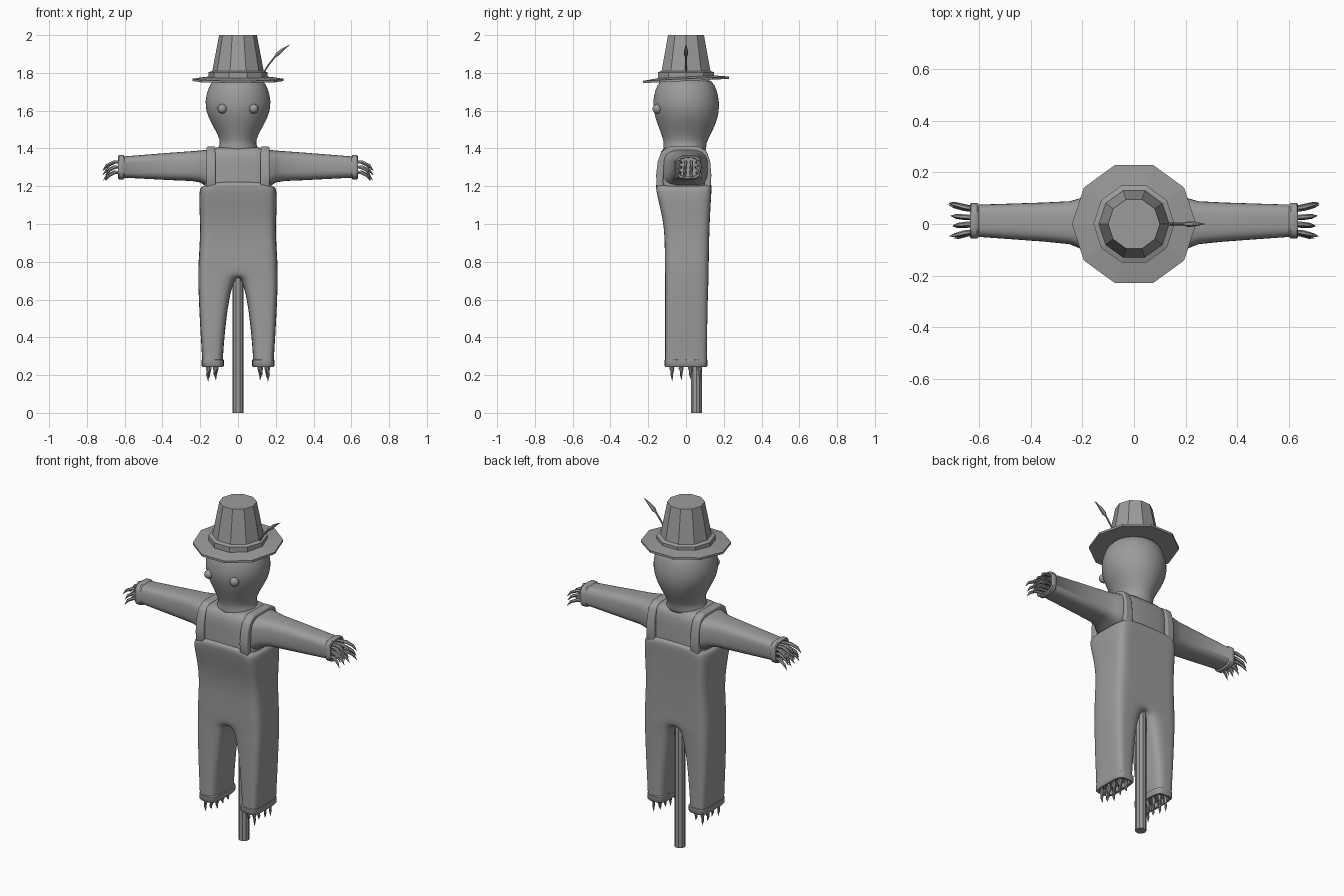
import bpy, bmesh, math, random
from mathutils import Vector

random.seed(4)
cube = bpy.data.objects.get("Cube")
if cube:
    bpy.data.objects.remove(cube, do_unlink=True)

grey = bpy.data.materials.new("plain grey")
grey.use_nodes = True
grey.diffuse_color = (0.33, 0.33, 0.33, 1)
for node in grey.node_tree.nodes:
    if node.type == 'BSDF_PRINCIPLED':
        node.inputs["Base Color"].default_value = (0.33, 0.33, 0.33, 1)


def finish(name, bm, mirror=False, subsurf=0, shade="angle", bevel=0):
    """Turn a bmesh into a shaded object with its modifiers."""
    bmesh.ops.recalc_face_normals(bm, faces=bm.faces[:])
    mesh = bpy.data.meshes.new(name)
    bm.to_mesh(mesh)
    bm.free()
    mesh.materials.append(grey)
    obj = bpy.data.objects.new(name, mesh)
    bpy.context.scene.collection.objects.link(obj)
    if shade == "smooth":
        for poly in mesh.polygons:
            poly.use_smooth = True
    elif shade == "angle":
        bpy.ops.object.select_all(action='DESELECT')
        obj.select_set(True)
        bpy.context.view_layer.objects.active = obj
        bpy.ops.object.shade_smooth_by_angle(angle=math.radians(45))
    if mirror:
        obj.modifiers.new("mirror", 'MIRROR').merge_threshold = 0.001
    if bevel:
        mod = obj.modifiers.new("bevel", 'BEVEL')
        mod.width = bevel
        mod.segments = 3
    if subsurf:
        mod = obj.modifiers.new("subsurf", 'SUBSURF')
        mod.levels = mod.render_levels = subsurf
    return obj


def ring(axis, t, a0, a1, b0, b1, n=32, power=2):
    """Superellipse cross-section between two ranges, at t along the axis."""
    pts = []
    for i in range(n):
        ang = math.tau * i / n
        c, s = math.cos(ang), math.sin(ang)
        a = (a0 + a1) / 2 + (a1 - a0) / 2 * math.copysign(abs(c) ** (2 / power), c)
        b = (b0 + b1) / 2 + (b1 - b0) / 2 * math.copysign(abs(s) ** (2 / power), s)
        pts.append((t, a, b) if axis == 'x' else (a, b, t))
    return pts


def loft(bm, rings):
    """Skin a list of point rings and cap both ends."""
    rows = [[bm.verts.new(p) for p in r] for r in rings]
    n = len(rows[0])
    for low, high in zip(rows, rows[1:]):
        for i in range(n):
            j = (i + 1) % n
            bm.faces.new((low[i], low[j], high[j], high[i]))
    bm.faces.new(rows[0][::-1])
    bm.faces.new(rows[-1])


def tube(bm, pts, radii, n=6):
    """Tapered tube along a path."""
    pts = [Vector(p) for p in pts]
    rings = []
    for i, (p, r) in enumerate(zip(pts, radii)):
        along = pts[min(i + 1, len(pts) - 1)] - pts[max(i - 1, 0)]
        turn = along.to_track_quat('Z', 'Y')
        rings.append([p + turn @ Vector((r * math.cos(math.tau * k / n),
                                         r * math.sin(math.tau * k / n), 0)) for k in range(n)])
    loft(bm, rings)


# Overalls: half cage with a leg that opens into the torso, mirrored and smoothed
sections = [  # z, inner x, outer x, front y, back y
    (0.26, 0.08, 0.19, -0.11, 0.11), (0.30, 0.08, 0.19, -0.11, 0.11),
    (0.45, 0.068, 0.2, -0.11, 0.112), (0.60, 0.048, 0.207, -0.11, 0.115),
    (0.68, 0.028, 0.21, -0.11, 0.118), (0.73, 0, 0.21, -0.11, 0.12),
    (0.78, 0, 0.21, -0.112, 0.12), (0.90, 0, 0.202, -0.112, 0.122),
    (1.0, 0, 0.2, -0.118, 0.125), (1.1, 0, 0.205, -0.14, 0.13),
    (1.18, 0, 0.205, -0.158, 0.135), (1.22, 0, 0.2, -0.16, 0.135),
    (1.225, 0, 0.18, -0.13, 0.11)]
bm = bmesh.new()
rows = []
for z, x0, x1, y0, y1 in sections:
    xm, ym = x0 + 0.6 * (x1 - x0), (y0 + y1) / 2
    drop = 0.025 if z > 1.15 else 0
    outline = [(x0, y0, 0), (xm, y0, 0), (x1, y0, drop), (x1, ym, drop),
               (x1, y1, drop), (xm, y1, 0), (x0, y1, 0), (x0, ym, 0)]
    rows.append([bm.verts.new((x, y, z - d)) for x, y, d in outline])
for k, (low, high) in enumerate(zip(rows, rows[1:])):
    for i in range(8 if k < 5 else 6):
        j = (i + 1) % 8
        bm.faces.new((low[i], low[j], high[j], high[i]))
bmesh.ops.delete(bm, geom=[v for v in bm.verts if not v.link_faces], context='VERTS')
finish("overalls", bm, mirror=True, subsurf=3, shade="smooth")

# Trouser cuffs with a recessed opening
bm = bmesh.new()
loft(bm, [ring('z', z, 0.134 - w, 0.134 + w, -d, d, power=4) for z, w, d in (
    (0.30, 0.045, 0.09), (0.284, 0.053, 0.106), (0.279, 0.059, 0.113), (0.25, 0.059, 0.113),
    (0.244, 0.054, 0.108), (0.246, 0.044, 0.097), (0.275, 0.042, 0.095))])
finish("trouser_cuffs", bm, mirror=True)

# Shirt body under the straps
bm = bmesh.new()
loft(bm, [ring('z', z, -0.178 * s, 0.178 * s, -0.01 - 0.133 * s, -0.01 + 0.128 * s, power=4)
          for z, s in ((1.12, 1), (1.32, 1), (1.36, 0.97), (1.385, 0.91), (1.40, 0.8), (1.405, 0.6))])
finish("shirt", bm)

# Shoulder straps running from front bib over to the back
path = [(-0.14, 1.17), (-0.156, 1.21), (-0.158, 1.26), (-0.15, 1.33), (-0.132, 1.38), (-0.09, 1.41),
        (0.07, 1.41), (0.11, 1.385), (0.128, 1.33), (0.134, 1.26), (0.132, 1.21), (0.12, 1.17)]
centre = Vector((-0.01, 1.15))
bm = bmesh.new()
strap_rings = []
for p in path:
    outer = Vector(p)
    inner = outer.lerp(centre, 0.25)
    strap_rings.append([(0.118, *outer), (0.168, *outer), (0.168, *inner), (0.118, *inner)])
loft(bm, strap_rings)
finish("straps", bm, mirror=True, bevel=0.009)

# Sleeves with a rolled cuff and a recessed opening
bm = bmesh.new()
loft(bm, [ring('x', *s, power=3.2) for s in (
    (0.12, -0.13, 0.12, 1.19, 1.395), (0.17, -0.118, 0.115, 1.20, 1.392),
    (0.20, -0.098, 0.102, 1.22, 1.389), (0.25, -0.078, 0.088, 1.228, 1.385),
    (0.35, -0.068, 0.083, 1.232, 1.378), (0.60, -0.05, 0.075, 1.245, 1.358),
    (0.607, -0.056, 0.081, 1.236, 1.365), (0.63, -0.056, 0.081, 1.236, 1.365),
    (0.635, -0.051, 0.076, 1.241, 1.36), (0.633, -0.042, 0.067, 1.25, 1.351),
    (0.60, -0.04, 0.065, 1.252, 1.349))])
finish("sleeves", bm, mirror=True)

# Straw poking from sleeves: three uneven rows that droop at the tip
bm = bmesh.new()
for row in range(3):
    for col in range(4):
        y = -0.028 + 0.027 * col + random.uniform(-0.004, 0.004)
        z = 1.272 + 0.027 * row
        reach = random.uniform(0.065, 0.09)
        spread = (y - 0.012) * 0.6
        tube(bm, [(0.595, y, z), (0.63 + reach * 0.3, y + spread * 0.4, z + 0.002),
                  (0.63 + reach * 0.75, y + spread * 0.8, z - 0.015),
                  (0.63 + reach, y + spread, z - 0.042)], (0.007, 0.01, 0.008, 0.0005))
finish("hand_straw", bm, mirror=True)

# Straw hanging from trouser legs
bm = bmesh.new()
for row in range(2):
    for col in range(4):
        x = 0.115 + 0.036 * row + random.uniform(-0.008, 0.008)
        y = -0.075 + 0.049 * col
        length = random.uniform(0.05, 0.08)
        tube(bm, [(x, y, 0.28), (x, y, 0.235), (x + 0.003, y, 0.225 - length * 0.3),
                  (x, y + 0.003, 0.243 - length)], (0.008, 0.013, 0.008, 0.0005))
finish("foot_straw", bm, mirror=True)

# Support pole
bm = bmesh.new()
tube(bm, [(0, 0.055, 0), (0, 0.055, 0.85)], (0.03, 0.03), n=10)
finish("pole", bm, shade="flat")

# Sack head with a narrow neck
bm = bmesh.new()
loft(bm, [ring('z', z, -w, w, y0, y1) for z, w, y0, y1 in (
    (1.37, 0.13, -0.13, 0.11), (1.41, 0.1, -0.118, 0.106), (1.44, 0.092, -0.118, 0.112),
    (1.5, 0.122, -0.14, 0.145), (1.56, 0.157, -0.163, 0.169), (1.62, 0.175, -0.177, 0.178),
    (1.68, 0.171, -0.172, 0.172), (1.74, 0.15, -0.153, 0.153), (1.775, 0.12, -0.12, 0.12))])
finish("head", bm, subsurf=1, shade="smooth")

# Button eyes
bm = bmesh.new()
bmesh.ops.create_uvsphere(bm, u_segments=16, v_segments=10, radius=0.025)
bmesh.ops.translate(bm, vec=(0.083, -0.152, 1.61), verts=bm.verts[:])
finish("eyes", bm, mirror=True, shade="smooth")


# Ten-sided hat: brim tipped forward, band and crown
def hat_part(name, profile, tilt=0):
    bm = bmesh.new()
    loft(bm, [[(x, y, z + tilt * y) for x, y, z in ring('z', z, -r, r, -r, r, n=10)]
              for z, r in profile])
    finish(name, bm, shade="flat")


hat_part("hat_brim", ((1.757, 0.24), (1.769, 0.24), (1.78, 0.15)), tilt=0.05)
hat_part("hat_band", ((1.765, 0.157), (1.803, 0.157), (1.81, 0.138)))
hat_part("hat_crown", ((1.80, 0.138), (2.0, 0.1)))

# Feather: thin stem swelling to a pointed leaf
bm = bmesh.new()
tube(bm, [(0.135, 0, 1.80), (0.16, 0, 1.84), (0.195, 0, 1.885), (0.208, 0, 1.898),
          (0.235, 0, 1.922), (0.275, 0, 1.95)], (0.005, 0.005, 0.005, 0.012, 0.009, 0.0005))
finish("feather", bm)
